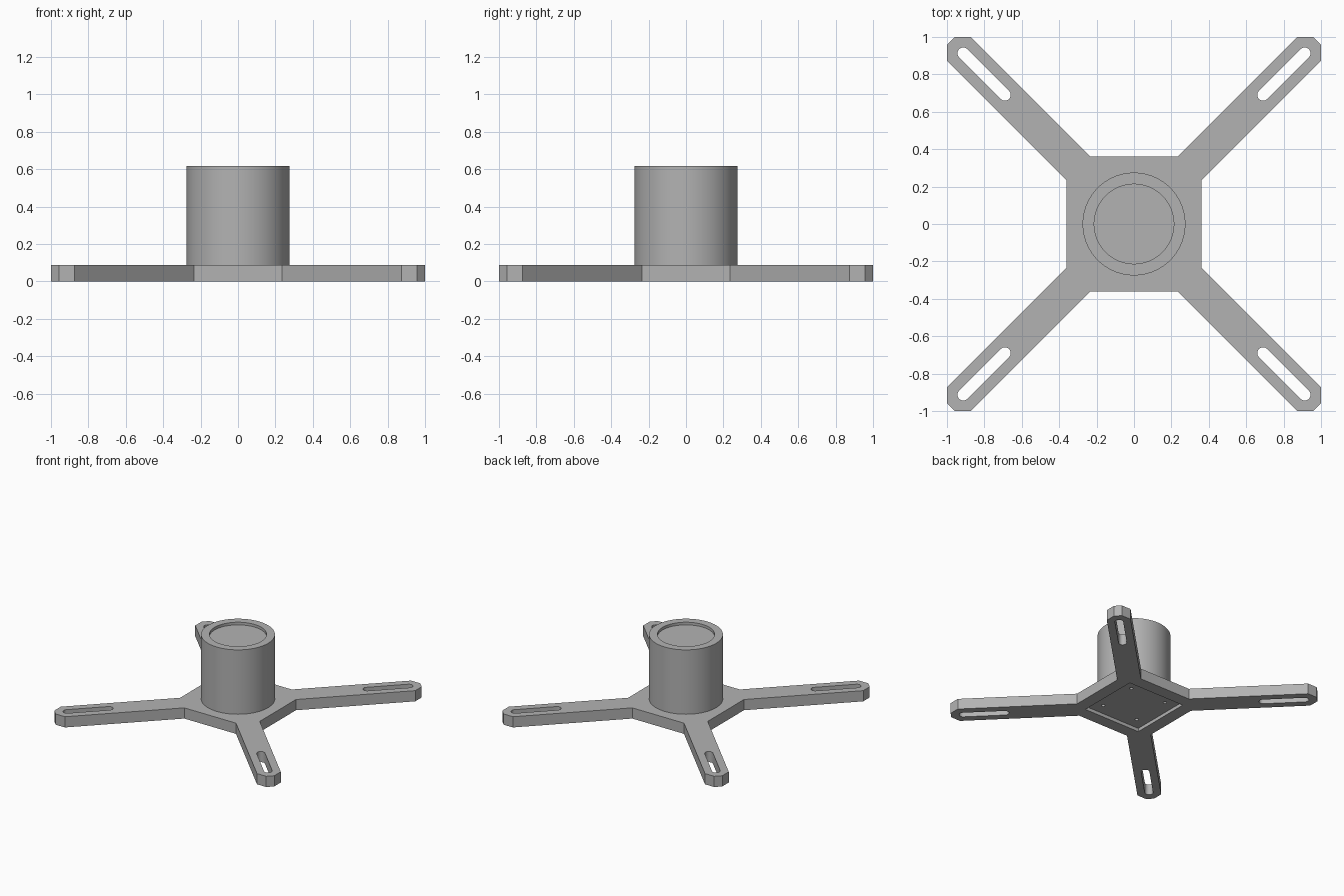
import bpy, bmesh, math
from mathutils import Vector

cube = bpy.data.objects.get("Cube")
if cube:
    bpy.data.objects.remove(cube, do_unlink=True)

PLATE_TOP, HUB_TOP = 0.088, 0.617

grey = bpy.data.materials.new("plain grey")
grey.use_nodes = True
colour = (0.45, 0.45, 0.45, 1)
grey.diffuse_color = colour
grey.node_tree.nodes["Principled BSDF"].inputs["Base Color"].default_value = colour


def prism(name, outline, z0, z1):
    """Extrude a counter-clockwise outline from z0 to z1."""
    bm = bmesh.new()
    face = bm.faces.new([bm.verts.new((x, y, z0)) for x, y in outline])
    ext = bmesh.ops.extrude_face_region(bm, geom=[face])
    moved = [v for v in ext["geom"] if isinstance(v, bmesh.types.BMVert)]
    bmesh.ops.translate(bm, verts=moved, vec=(0, 0, z1 - z0))
    bmesh.ops.recalc_face_normals(bm, faces=bm.faces)
    mesh = bpy.data.meshes.new(name)
    bm.to_mesh(mesh)
    bm.free()
    mesh.materials.append(grey)
    obj = bpy.data.objects.new(name, mesh)
    bpy.context.collection.objects.link(obj)
    return obj


def arc(cx, cy, r, start, sweep, n):
    return [(cx + r * math.cos(start + sweep * i / n),
             cy + r * math.sin(start + sweep * i / n)) for i in range(n + 1)]


def circle(cx, cy, r, n):
    return arc(cx, cy, r, 0, math.tau, n)[:-1]


def turned(points, quarter):
    c, s = ((1, 0), (0, 1), (-1, 0), (0, -1))[quarter]
    return [(x * c - y * s, x * s + y * c) for x, y in points]


def cut(obj, cutters):
    """Subtract the cutters, bake the result and remove the cutters."""
    for cutter in cutters:
        mod = obj.modifiers.new("cut", "BOOLEAN")
        mod.operation, mod.solver, mod.object = "DIFFERENCE", "EXACT", cutter
        cutter.hide_render = True
    bpy.context.view_layer.update()
    baked = bpy.data.meshes.new_from_object(
        obj.evaluated_get(bpy.context.evaluated_depsgraph_get()))
    obj.modifiers.clear()
    obj.data = baked
    for cutter in cutters:
        bpy.data.objects.remove(cutter, do_unlink=True)


def smooth(obj):
    bpy.ops.object.select_all(action="DESELECT")
    obj.select_set(True)
    bpy.context.view_layer.objects.active = obj
    bpy.ops.object.shade_smooth_by_angle(angle=math.radians(30))


# Base plate: square centre with four chamfered diagonal arms
arm = [(0.362, 0.235), (1, 0.873), (1, 0.957), (0.957, 1), (0.873, 1), (0.235, 0.362)]
base = prism("base_plate", [p for q in range(4) for p in turned(arm, q)], 0, PLATE_TOP)

# Slots through the arms, blind screw holes and a shallow square recess below
slot = (arc(0.69, 0.69, 0.031, math.radians(135), math.pi, 12)
        + arc(0.913, 0.913, 0.031, math.radians(-45), math.pi, 12))
recess = [(-0.26, -0.26), (0.26, -0.26), (0.26, 0.26), (-0.26, 0.26)]
cutters = [prism("recess_cutter", recess, -0.05, 0.028)]
for q in range(4):
    cutters.append(prism("slot_cutter", turned(slot, q), -0.05, 0.2))
    cutters.append(prism("hole_cutter", turned(circle(0.165, 0.165, 0.014, 16), q), -0.04, 0.07))
cut(base, cutters)
smooth(base)

# Upright hub with a shallow round recess in its top
hub = prism("hub_cylinder", circle(0, 0, 0.275, 72), PLATE_TOP, HUB_TOP)
cut(hub, [prism("hub_cutter", circle(0, 0, 0.213, 72), HUB_TOP - 0.022, HUB_TOP + 0.1)])
smooth(hub)
